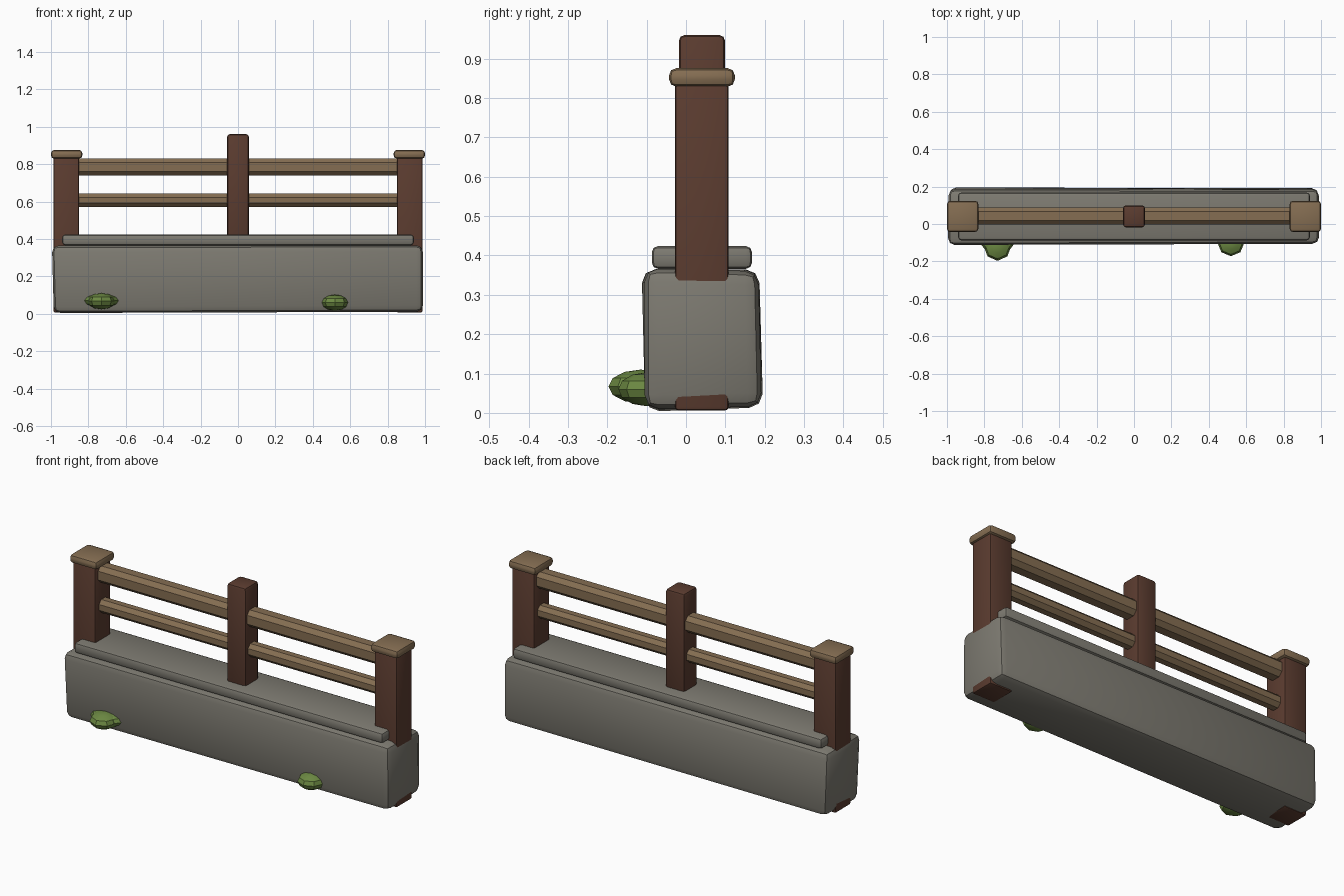
import bpy, bmesh, math
from mathutils import Vector

if "Cube" in bpy.data.objects:
    bpy.data.objects.remove(bpy.data.objects["Cube"])


def material(name, rgb):
    m = bpy.data.materials.new(name)
    m.diffuse_color = (*rgb, 1)
    m.use_nodes = True
    m.node_tree.nodes["Principled BSDF"].inputs["Base Color"].default_value = m.diffuse_color
    return m


STONE = material("grey stone", (0.205, 0.195, 0.165))
DARK = material("dark brown wood", (0.105, 0.045, 0.029))
TAN = material("tan wood", (0.235, 0.155, 0.085))
MOSS = material("moss green", (0.15, 0.25, 0.055))


def finish(bm, name, mat, bevel=0, segments=2, angle=35):
    bmesh.ops.recalc_face_normals(bm, faces=bm.faces)
    if bevel:
        bmesh.ops.bevel(bm, geom=bm.edges[:], offset=bevel, segments=segments,
                        profile=0.5, affect='EDGES')
    me = bpy.data.meshes.new(name)
    bm.to_mesh(me)
    bm.free()
    me.materials.append(mat)
    ob = bpy.data.objects.new(name, me)
    bpy.context.collection.objects.link(ob)
    bpy.ops.object.select_all(action='DESELECT')
    ob.select_set(True)
    bpy.context.view_layer.objects.active = ob
    bpy.ops.object.shade_smooth_by_angle(angle=math.radians(angle))
    return ob


def box(name, mat, lo, hi, bevel, segments=2, corners=None):
    """Bevelled box; corners optionally maps (sx, sy, sz) signs to a position."""
    bm = bmesh.new()
    bmesh.ops.create_cube(bm, size=2)
    for v in bm.verts:
        key = tuple(1 if c > 0 else -1 for c in v.co)
        if corners:
            v.co = Vector(corners[key])
        else:
            v.co = Vector([h if s > 0 else l for s, l, h in zip(key, lo, hi)])
    return finish(bm, name, mat, bevel, segments)


# Slightly uneven stone base
box("stone_base", STONE, None, None, 0.035, 2, {
    (-1, -1, -1): (-0.985, -0.102, 0.003), (-1, 1, -1): (-0.985, 0.196, 0.014),
    (-1, -1, 1): (-0.995, -0.113, 0.365), (-1, 1, 1): (-0.992, 0.186, 0.365),
    (1, -1, -1): (0.990, -0.105, 0.010), (1, 1, -1): (0.985, 0.192, 0.016),
    (1, -1, 1): (0.988, -0.106, 0.367), (1, 1, 1): (0.990, 0.184, 0.360)})

# Coping slab on the base
box("stone_coping", STONE, (-0.94, -0.087, 0.366), (0.94, 0.168, 0.424), 0.016)

# End posts with caps
for side, s in (("left", -1), ("right", 1)):
    x0, x1 = sorted((s * 0.849, s * 0.986))
    box(side + "_post", DARK, (x0, -0.028, 0.006), (x1, 0.108, 0.84), 0.009)
    x0, x1 = sorted((s * 0.832, s * 1.0))
    box(side + "_post_cap", TAN, (x0, -0.043, 0.829), (x1, 0.124, 0.876), 0.018)

# Taller middle post
box("middle_post", DARK, (-0.058, -0.018, 0.38), (0.058, 0.099, 0.96), 0.014)

# Two rails with wide chamfers
box("upper_rail", TAN, (-0.9, -0.004, 0.739), (0.9, 0.088, 0.831), 0.022, 1)
box("lower_rail", TAN, (-0.9, 0.004, 0.571), (0.9, 0.078, 0.643), 0.02, 1)

# Moss clumps as flattened low-poly spheres: centre, radii
clumps = [((-0.73, -0.115, 0.067), (0.075, 0.082, 0.043)),
          ((-0.73, -0.095, 0.07), (0.098, 0.055, 0.038)),
          ((0.518, -0.10, 0.06), (0.072, 0.072, 0.043))]
for i, (c, r) in enumerate(clumps):
    bm = bmesh.new()
    bmesh.ops.create_uvsphere(bm, u_segments=8, v_segments=6, radius=1)
    for v in bm.verts:
        v.co = Vector([c[k] + v.co[k] * r[k] for k in range(3)])
    finish(bm, "moss_clump_%d" % (i + 1), MOSS, angle=30)
